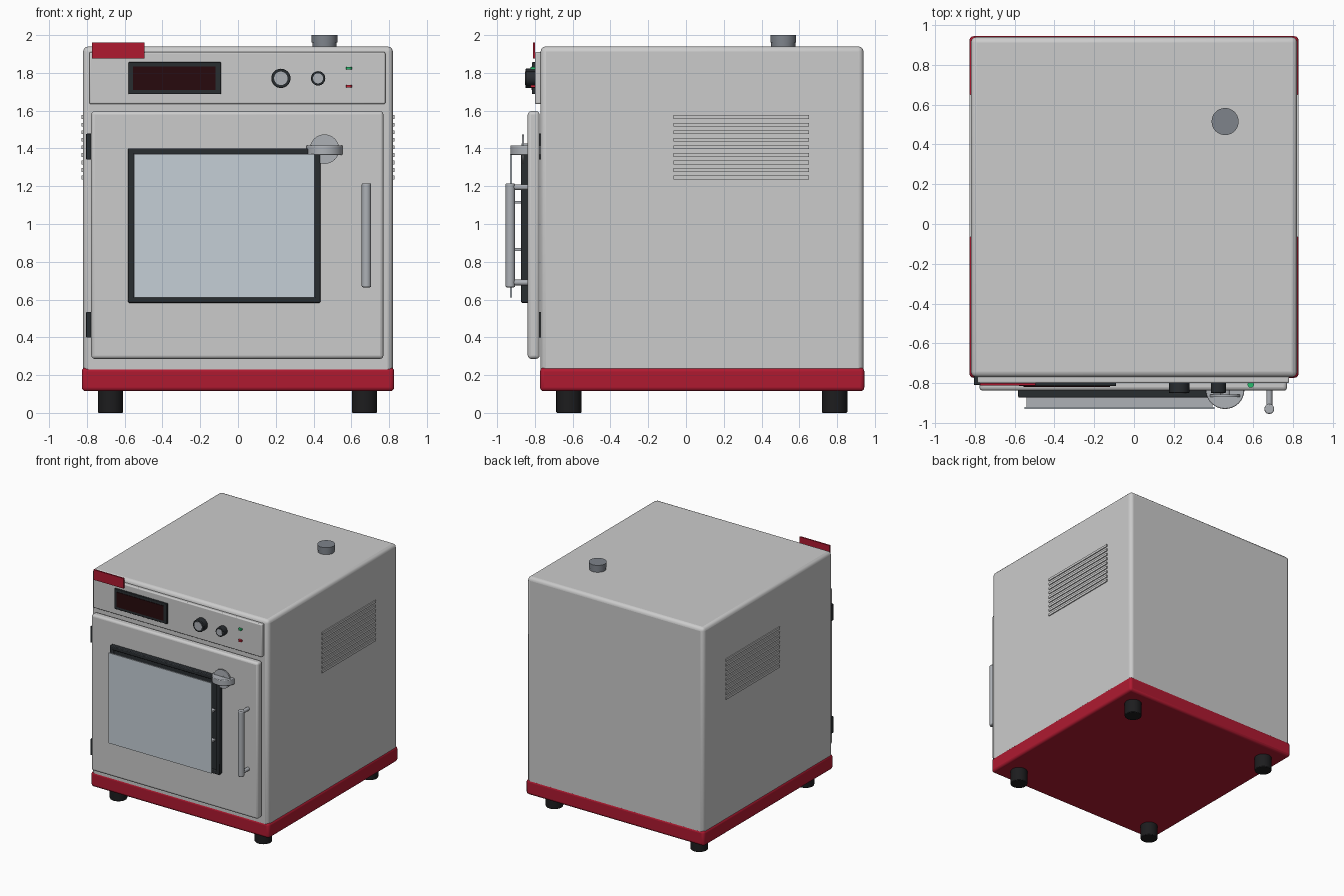
import bpy, math

if "Cube" in bpy.data.objects:
    bpy.data.objects.remove(bpy.data.objects["Cube"])


def mat(name, r, g, b):
    m = bpy.data.materials.new(name)
    m.diffuse_color = (r, g, b, 1)
    m.use_nodes = True
    m.node_tree.nodes["Principled BSDF"].inputs["Base Color"].default_value = m.diffuse_color
    return m


RED = mat("red_paint", 0.43, 0.01, 0.03)
BLACK = mat("black_rubber", 0.012, 0.012, 0.013)
DARK = mat("dark_trim", 0.022, 0.026, 0.03)
LIGHT = mat("light_steel", 0.6, 0.6, 0.61)
STEEL = mat("handle_steel", 0.42, 0.44, 0.47)
PIPE = mat("pipe_grey", 0.21, 0.23, 0.26)
GLASS = mat("pale_glass", 0.56, 0.62, 0.67)
SCREEN = mat("dark_red_screen", 0.02, 0.003, 0.004)
GREEN = mat("green_light", 0.02, 0.5, 0.15)
LAMP = mat("red_light", 0.6, 0.02, 0.04)


def finish(ob, name, material, bevel, segments):
    ob.name = name
    if material:
        ob.data.materials.append(material)
    if bevel:
        mod = ob.modifiers.new("edge_bevel", "BEVEL")
        mod.width, mod.segments = bevel, segments
        mod.limit_method = "ANGLE"
    bpy.ops.object.shade_smooth_by_angle(angle=math.radians(35))
    return ob


def box(name, x, y, z, material=None, bevel=0, segments=3):
    """Box from (min, max) pairs."""
    bpy.ops.mesh.primitive_cube_add(size=1, location=[(a + b) / 2 for a, b in (x, y, z)])
    ob = bpy.context.object
    ob.scale = [b - a for a, b in (x, y, z)]
    bpy.ops.object.transform_apply(location=False, rotation=False, scale=True)
    return finish(ob, name, material, bevel, segments)


def cyl(name, centre, radius, length, axis="Z", material=None, bevel=0, sides=32):
    rot = (math.pi / 2, 0, 0) if axis == "Y" else (0, 0, 0)
    bpy.ops.mesh.primitive_cylinder_add(vertices=sides, radius=radius, depth=length,
                                        location=centre, rotation=rot)
    return finish(bpy.context.object, name, material, bevel, 2)


# Cabinet and plinth
box("cabinet", (-0.82, 0.82), (-0.77, 0.94), (0.12, 1.94), None, 0.028)
box("base_plinth", (-0.827, 0.827), (-0.773, 0.944), (0.115, 0.24), RED, 0.02)

# Feet
for x in (-0.675, 0.67):
    for y in (-0.62, 0.787):
        cyl("foot", (x, y, 0.06), 0.067, 0.12, material=BLACK, bevel=0.005)

# Exhaust pipe on the roof
cyl("exhaust_pipe", (0.458, 0.515, 1.95), 0.064, 0.06, material=PIPE)
cyl("exhaust_cap", (0.458, 0.515, 1.98), 0.068, 0.04, material=PIPE)

# Side vent slats
for side in (-1, 1):
    xs = sorted((side * 0.81, side * 0.828))
    for i in range(9):
        z = 1.246 + i * 0.04
        box("vent_slat", xs, (-0.065, 0.65), (z - 0.01, z + 0.01), LIGHT)

# Control panel
box("control_panel", (-0.787, 0.78), (-0.80, -0.765), (1.635, 1.91), LIGHT, 0.008)
box("display_frame", (-0.58, -0.09), (-0.815, -0.79), (1.687, 1.857), DARK, 0.005)
box("display_screen", (-0.555, -0.12), (-0.819, -0.81), (1.71, 1.835), SCREEN)
box("badge_plate", (-0.773, -0.495), (-0.811, -0.799), (1.877, 1.962), RED)
for x, r in ((0.227, 0.051), (0.424, 0.038)):
    cyl("knob", (x, -0.822, 1.771), r, 0.056, "Y", DARK, 0.004)
    cyl("knob_cap", (x, -0.848, 1.771), r * 0.7, 0.01, "Y", STEEL)
cyl("green_indicator", (0.587, -0.807, 1.825), 0.016, 0.013, material=GREEN, sides=16)
cyl("red_indicator", (0.587, -0.807, 1.73), 0.016, 0.013, material=LAMP, sides=16)

# Door and hinges
box("door", (-0.777, 0.77), (-0.838, -0.775), (0.286, 1.597), None, 0.018)
for z in (0.466, 1.41):
    box("hinge", (-0.804, -0.765), (-0.81, -0.765), (z - 0.068, z + 0.068), DARK, 0.004, 2)

# Window: frame bars, dark backing, racks and front pane
FY = (-0.873, -0.83)
for x in ((-0.582, -0.55), (0.404, 0.436)):
    box("window_frame_side", x, FY, (0.583, 1.40), DARK, 0.006, 2)
for z in ((0.583, 0.615), (1.368, 1.40)):
    box("window_frame_rail", (-0.582, 0.436), FY, z, DARK, 0.006, 2)
box("window_backing", (-0.56, 0.415), (-0.86, -0.83), (0.60, 1.38), DARK)
for z in (0.865, 1.115):
    box("oven_rack", (-0.54, 0.395), (-0.92, -0.85), (z - 0.007, z + 0.007), STEEL)
box("window_glass", (-0.551, 0.405), (-0.931, -0.921), (0.612, 1.37), GLASS)

# Door handle
cyl("door_handle", (0.68, -0.93, 0.94), 0.025, 0.55, material=STEEL, bevel=0.006)
for z in (0.69, 1.195):
    cyl("handle_post", (0.68, -0.88, z), 0.015, 0.10, "Y", STEEL, sides=20)

# Latch: turning disc over a thin round plate
cyl("latch_plate", (0.458, -0.863, 1.396), 0.078, 0.012, "Y", STEEL)
cyl("latch_plate_spindle", (0.458, -0.85, 1.396), 0.03, 0.04, "Y", STEEL)
cyl("latch_disc", (0.458, -0.833, 1.391), 0.097, 0.05, material=STEEL, bevel=0.005)
